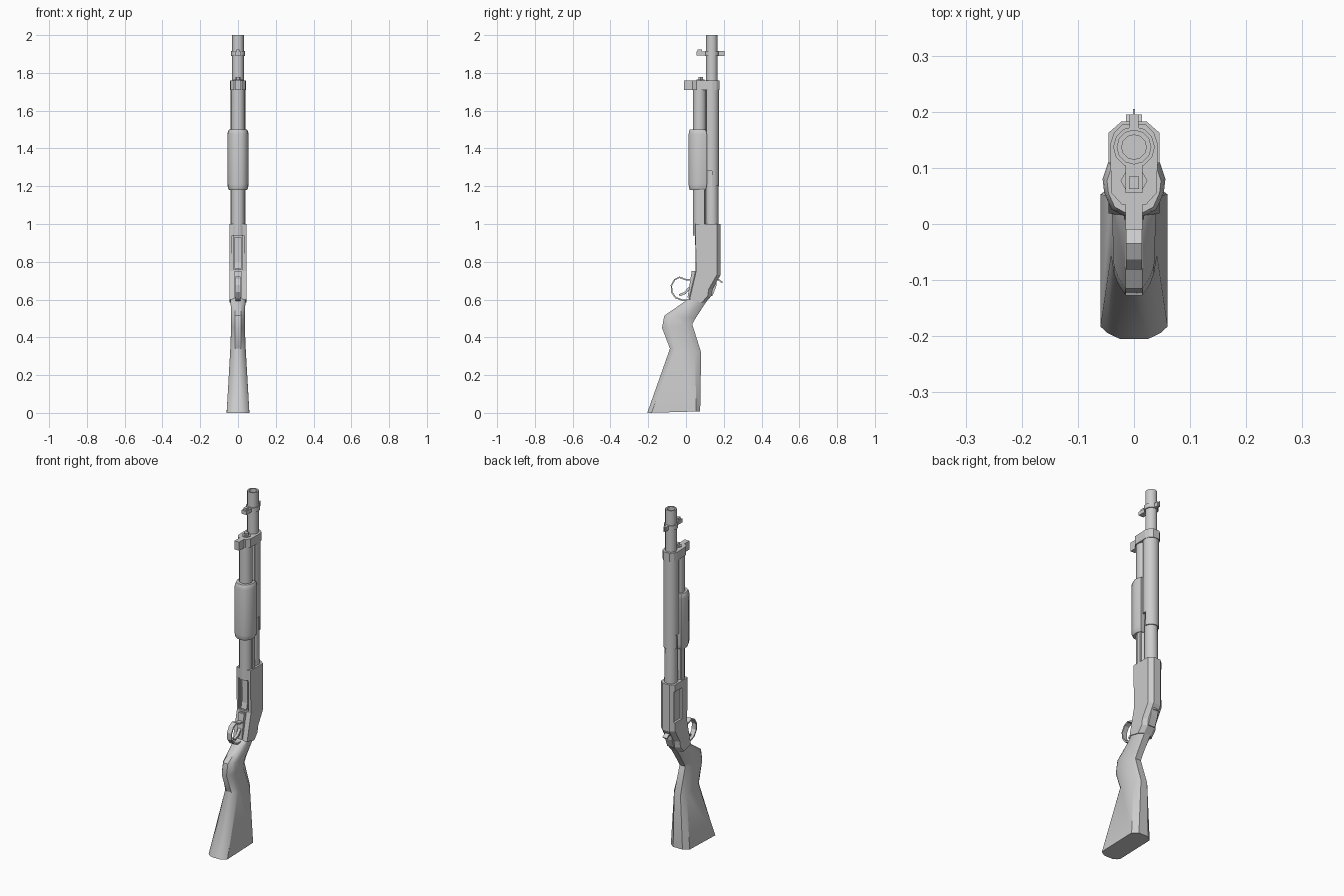
import bpy, bmesh
from math import sin, cos, pi, radians

if "Cube" in bpy.data.objects:
    bpy.data.objects.remove(bpy.data.objects["Cube"])

grey = bpy.data.materials.new("plain_grey")
grey.use_nodes = True
COLOUR = (0.6, 0.6, 0.6, 1)
grey.diffuse_color = COLOUR
grey.node_tree.nodes["Principled BSDF"].inputs["Base Color"].default_value = COLOUR


def loft(name, sections, smooth=None):
    """Skin matching closed sections and cap both ends."""
    bm = bmesh.new()
    rows = [[bm.verts.new(p) for p in s] for s in sections]
    n = len(rows[0])
    for a, b in zip(rows, rows[1:]):
        for i in range(n):
            j = (i + 1) % n
            bm.faces.new((a[i], a[j], b[j], b[i]))
    bm.faces.new(rows[0])
    bm.faces.new(rows[-1])
    bmesh.ops.recalc_face_normals(bm, faces=bm.faces)
    mesh = bpy.data.meshes.new(name)
    bm.to_mesh(mesh)
    bm.free()
    mesh.materials.append(grey)
    obj = bpy.data.objects.new(name, mesh)
    bpy.context.collection.objects.link(obj)
    bpy.ops.object.select_all(action='DESELECT')
    obj.select_set(True)
    bpy.context.view_layer.objects.active = obj
    if smooth:
        bpy.ops.object.shade_smooth_by_angle(angle=radians(smooth))
    return obj


def box(name, x0, x1, y0, y1, z0, z1):
    return loft(name, [[(x0, y0, z), (x1, y0, z), (x1, y1, z), (x0, y1, z)] for z in (z0, z1)])


def tube(name, cy, rings, n=12):
    """Round part along z from (radius, z) pairs."""
    return loft(name, [[(r * cos(2 * pi * i / n), cy + r * sin(2 * pi * i / n), z)
                        for i in range(n)] for r, z in rings], 40)


def mirrored(half):
    """Complete a half outline, given front to back on +x."""
    return half + [(-x, y) for x, y in reversed(half)]


def prism(name, half, levels, smooth=None):
    """Mirrored outline stacked along z, scaled about its middle per level."""
    pts = mirrored(half)
    cy = sum(p[1] for p in pts) / len(pts)
    return loft(name, [[(x * s, cy + (y - cy) * s, z) for x, y in pts] for z, s in levels], smooth)


def slab(name, profile, w):
    """Side profile extruded across x."""
    return loft(name, [[(x, y, z) for y, z in profile] for x in (-w, w)])


def strip(name, path, w, t):
    """Flat bent band following a side path."""
    out, inn = [], []
    for i, (y, z) in enumerate(path):
        y0, z0 = path[max(i - 1, 0)]
        y1, z1 = path[min(i + 1, len(path) - 1)]
        d = ((y1 - y0) ** 2 + (z1 - z0) ** 2) ** 0.5
        ny, nz = -(z1 - z0) / d * t, (y1 - y0) / d * t
        out.append((y + ny, z + nz))
        inn.append((y - ny, z - nz))
    return slab(name, out + inn[::-1], w)


def cut(target, cutter):
    mod = target.modifiers.new("cut", 'BOOLEAN')
    mod.operation, mod.solver, mod.object = 'DIFFERENCE', 'EXACT', cutter
    bpy.context.view_layer.objects.active = target
    bpy.ops.object.modifier_apply(modifier="cut")
    bpy.data.objects.remove(cutter)


# Stock: front point, back point, half width, chamfer fraction
stations = [
    ((0.02, 0.61), (0.14, 0.65), 0.040, 0.2),
    ((-0.02, 0.58), (0.115, 0.60), 0.039, 0.22),
    ((-0.115, 0.515), (0.05, 0.50), 0.036, 0.25),
    ((-0.127, 0.45), (0.033, 0.47), 0.036, 0.25),
    ((-0.085, 0.34), (0.08, 0.32), 0.041, 0.18),
    ((-0.205, 0.0), (0.075, 0.008), 0.060, 0.08),
]
sections = []
for (fy, fz), (by, bz), w, c in stations:
    half = [(0.42 * w, 0), (0.8 * w, c * 0.5), (w, c), (w, 1 - c), (0.5 * w, 1)]
    sections.append([(x, fy + (by - fy) * t, fz + (bz - fz) * t) for x, t in mirrored(half)])
loft("stock", sections, 35)

# Receiver with chamfered back edges
side = [(0.045, 1.0), (0.183, 1.0), (0.183, 0.73), (0.14, 0.655), (0.135, 0.62),
        (0.105, 0.585), (0.015, 0.60), (0.05, 0.75)]
inset = [(y - 0.02 if y > 0.1 else y + 0.004, z) for y, z in side]
receiver = loft("receiver", [[(x, y, z) for y, z in p] for x, p in
                             ((-0.045, inset), (-0.022, side), (0.022, side), (0.045, inset))])
cut(receiver, box("loading_cutter", -0.032, 0.032, 0.0, 0.075, 0.76, 0.94))
cut(receiver, box("ejection_cutter", -0.1, -0.032, 0.10, 0.168, 0.78, 0.96))
slab("shell_carrier", [(0.052, 0.765), (0.06, 0.80), (0.062, 0.93), (0.08, 0.93), (0.08, 0.765)], 0.018)
for s in (-1, 1):
    x0, x1 = sorted((s * 0.023, s * 0.033))
    box("loading_rail", x0, x1, 0.058, 0.08, 0.76, 0.94)

# Hammer and thumb spur behind the receiver
slab("hammer", [(0.12, 0.72), (0.165, 0.72), (0.16, 0.67), (0.14, 0.62), (0.11, 0.62)], 0.022)
strip("thumb_spur", [(0.15, 0.715), (0.172, 0.705), (0.193, 0.69)], 0.014, 0.004)

# Trigger group
strip("trigger_guard", [(0.045, 0.75), (0.032, 0.73), (0.028, 0.705), (0.0, 0.705), (-0.035, 0.718),
                        (-0.06, 0.705), (-0.077, 0.675), (-0.076, 0.64), (-0.055, 0.61),
                        (-0.02, 0.597), (0.03, 0.597)], 0.014, 0.004)
strip("trigger", [(0.035, 0.675), (0.012, 0.655), (-0.005, 0.635), (-0.035, 0.623)], 0.008, 0.006)
slab("trigger_plate", [(0.03, 0.75), (0.06, 0.75), (0.04, 0.61), (0.008, 0.61)], 0.018)

# Barrel with open bore
tube("barrel", 0.137, [(0.036, 0.99), (0.034, 1.24), (0.031, 1.3), (0.031, 2.0),
                       (0.022, 2.0), (0.022, 1.9)])


# Heat shield wrapped over the back of the barrel
def shell(name, a0, z0, z1):
    n = 12
    angles = [radians(a0 + (180 - 2 * a0) * i / n) for i in range(n + 1)]
    pts = [(0.041 * cos(a), 0.135 + 0.041 * sin(a)) for a in angles]
    pts += [(0.035 * cos(a), 0.135 + 0.035 * sin(a)) for a in reversed(angles)]
    loft(name, [[(x, y, z) for x, y in pts] for z in (z0, z1)], 40)


shell("heat_shield", -38, 1.28, 1.72)
shell("heat_shield_tail", 5, 1.2, 1.28)

# Magazine tube, cap and action bars
tube("magazine_tube", 0.072, [(0.036, 0.94), (0.036, 1.755)])
tube("magazine_cap", 0.077, [(0.024, 1.755), (0.024, 1.765), (0.014, 1.765), (0.014, 1.778)], 6)
for s in (-1, 1):
    x0, x1 = sorted((s * 0.033, s * 0.041))
    box("action_bar", x0, x1, 0.072, 0.098, 0.95, 1.2)

# Pump grip with eased ends
prism("pump_grip", [(0.018, 0.014), (0.04, 0.026), (0.053, 0.055), (0.056, 0.08), (0.046, 0.11)],
      [(1.18, 0.86), (1.19, 0.95), (1.21, 1), (1.475, 1), (1.49, 0.95), (1.5, 0.86)], 40)

# Clamp joining barrel and magazine, with front lug
prism("front_clamp", [(0.022, 0.035), (0.04, 0.055), (0.043, 0.14), (0.036, 0.162), (0.02, 0.178)],
      [(1.71, 1), (1.76, 1)])
box("clamp_lug", -0.015, 0.015, -0.01, 0.045, 1.71, 1.76)

# Sight band near the muzzle
tube("sight_band", 0.137, [(0.037, 1.89), (0.037, 1.915)])
box("band_lug", -0.015, 0.015, 0.055, 0.11, 1.892, 1.913)
box("band_screw", -0.009, 0.009, 0.062, 0.085, 1.913, 1.925)
box("sight_base", -0.008, 0.008, 0.165, 0.195, 1.89, 1.915)
box("sight_blade", -0.002, 0.002, 0.165, 0.205, 1.89, 1.915)
